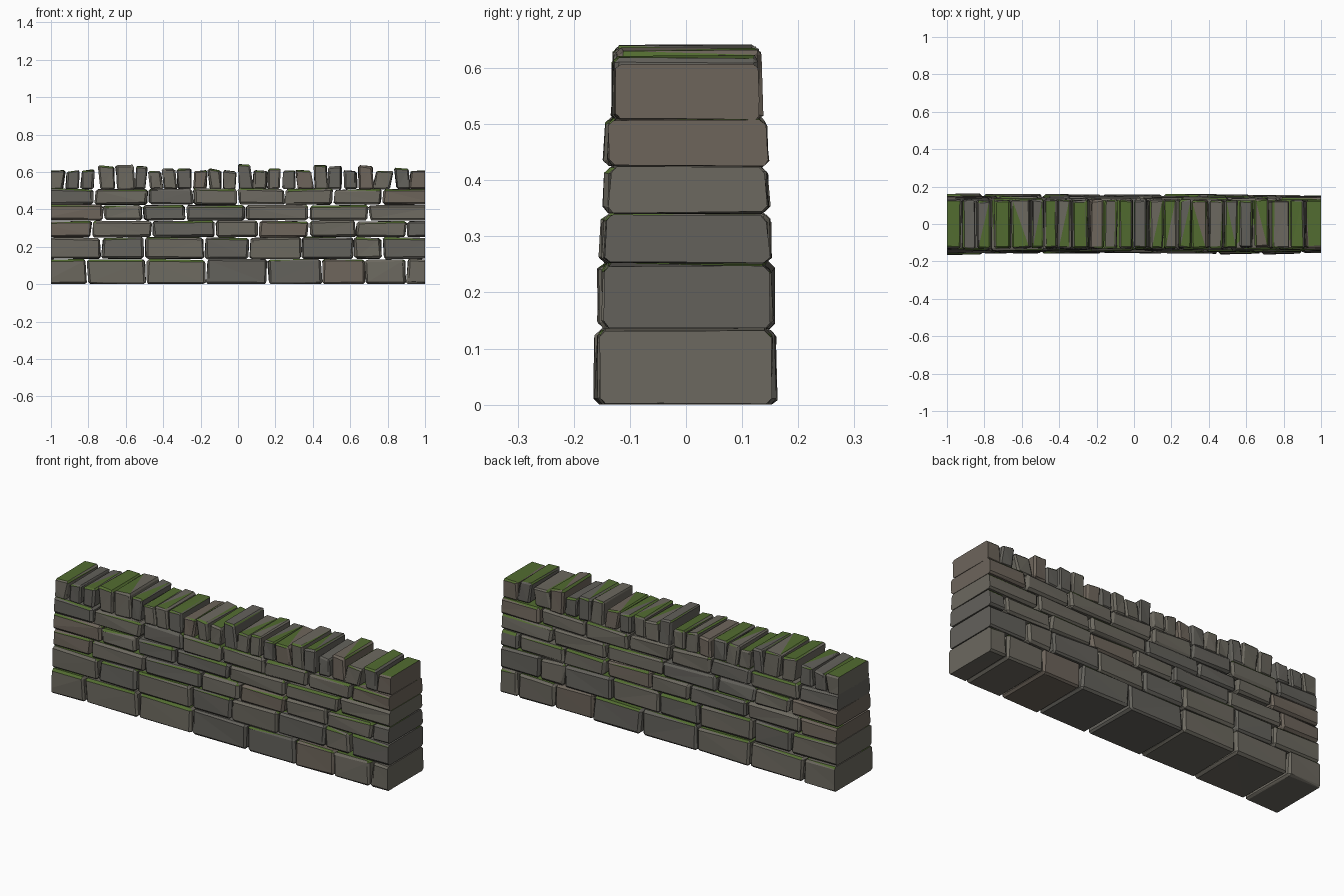
import bpy, bmesh, random
from mathutils import Vector

if "Cube" in bpy.data.objects:
    bpy.data.objects.remove(bpy.data.objects["Cube"])

random.seed(7)
R = random.uniform


def material(name, rgb):
    m = bpy.data.materials.new(name)
    m.diffuse_color = (*rgb, 1)
    m.use_nodes = True
    m.node_tree.nodes["Principled BSDF"].inputs["Base Color"].default_value = m.diffuse_color
    return m


MATS = [material("grey_stone", (0.15, 0.14, 0.115)),
        material("dark_stone", (0.125, 0.12, 0.105)),
        material("brown_stone", (0.155, 0.13, 0.105)),
        material("moss", (0.085, 0.15, 0.03))]
MOSS = 3


def stone(target, x0, x1, y0, y1, z0, z1, lean, moss, bevel):
    """One rough block with chipped edges, trimmed flush at the wall ends."""
    bm = bmesh.new()
    bmesh.ops.create_cube(bm, size=1)
    first, last = x0 <= -0.99, x1 >= 0.99
    x0 -= 0.06 * first
    x1 += 0.06 * last
    slope = R(-0.004, 0.004)
    for v in bm.verts:
        sx, sy, sz = v.co * 2
        v.co = Vector((x0 if sx < 0 else x1, y0 if sy < 0 else y1,
                       z0 if sz < 0 else z1))
        v.co += Vector((R(-.004, .004) + lean * sz,
                        R(-.003, .003) - sy * (0.003 if sz > 0 else 0),
                        R(-.002, .002) + slope * sx * (sz > 0)))
    bmesh.ops.bevel(bm, geom=bm.edges[:], offset=bevel, segments=1,
                    affect='EDGES', profile=0.5)
    for v in bm.verts:
        v.co += Vector((R(-.003, .003), R(-.0025, .0025), R(-.002, .002)))
        v.co.z = max(v.co.z, 0)
    bmesh.ops.triangulate(bm, faces=bm.faces[:])
    # flush wall ends
    for flag, side in ((first, -1), (last, 1)):
        if flag:
            cut = bmesh.ops.bisect_plane(
                bm, geom=bm.verts[:] + bm.edges[:] + bm.faces[:],
                plane_co=(side, 0, 0), plane_no=(side, 0, 0), clear_outer=True)
            rim = [e for e in cut["geom_cut"] if isinstance(e, bmesh.types.BMEdge)]
            bmesh.ops.holes_fill(bm, edges=rim, sides=0)
    bmesh.ops.recalc_face_normals(bm, faces=bm.faces[:])
    # stone tint, with moss on upward facets
    tint = random.choice((0, 0, 0, 1, 1, 2))
    for f in bm.faces:
        green = f.normal.z > 0.6 and random.random() < moss
        f.material_index = MOSS if green else tint
        f.smooth = False
    tmp = bpy.data.meshes.new("tmp")
    bm.to_mesh(tmp)
    bm.free()
    target.from_mesh(tmp)
    bpy.data.meshes.remove(tmp)


def finish(bm, name):
    me = bpy.data.meshes.new(name)
    bm.to_mesh(me)
    bm.free()
    for m in MATS:
        me.materials.append(m)
    bpy.context.collection.objects.link(bpy.data.objects.new(name, me))


# Courses: bottom, top, half depth, joints between stones
COURSES = [
    (0.000, 0.134, 0.162, (-.81, -.49, -.17, .16, .45, .68, .90)),
    (0.136, 0.250, 0.155, (-.73, -.50, -.18, .06, .34, .62, .77)),
    (0.252, 0.340, 0.152, (-.78, -.46, -.12, .11, .38, .63, .90)),
    (0.342, 0.424, 0.147, (-.72, -.51, -.28, .04, .38, .70)),
    (0.426, 0.511, 0.145, (-.77, -.48, -.24, 0, .25, .51, .77)),
]
for i, (z0, z1, d, joints) in enumerate(COURSES):
    bm = bmesh.new()
    xs = (-1, *joints, 1)
    for a, b in zip(xs, xs[1:]):
        stone(bm, a + .004, b - .004, -d + R(-.003, .008), d - R(-.003, .008),
              z0, z1 + R(-.004, .001), R(-.004, .004), 0.4, 0.011)
    finish(bm, f"stone_course_{i + 1}")

# Upright coping stones: left edge, right edge, top height
COPING = [
    (-1, -.93, .607), (-.92, -.85, .605), (-.84, -.77, .61), (-.74, -.66, .632),
    (-.65, -.555, .637), (-.55, -.49, .63), (-.475, -.405, .605),
    (-.40, -.33, .617), (-.325, -.25, .618), (-.235, -.165, .607),
    (-.155, -.09, .615), (-.08, -.01, .605), (.003, .073, .641),
    (.083, .153, .607), (.16, .225, .618), (.24, .308, .608),
    (.315, .395, .608), (.405, .48, .637), (.485, .555, .63),
    (.565, .635, .605), (.645, .72, .632), (.73, .82, .606),
    (.84, .915, .62), (.92, 1, .607),
]
bm = bmesh.new()
for a, b, top in COPING:
    stone(bm, a, b, -.131 + R(-.003, .004), .131 + R(-.004, .003),
          .508, top, R(-.009, .009), 0.5, 0.008)
finish(bm, "coping_stones")
